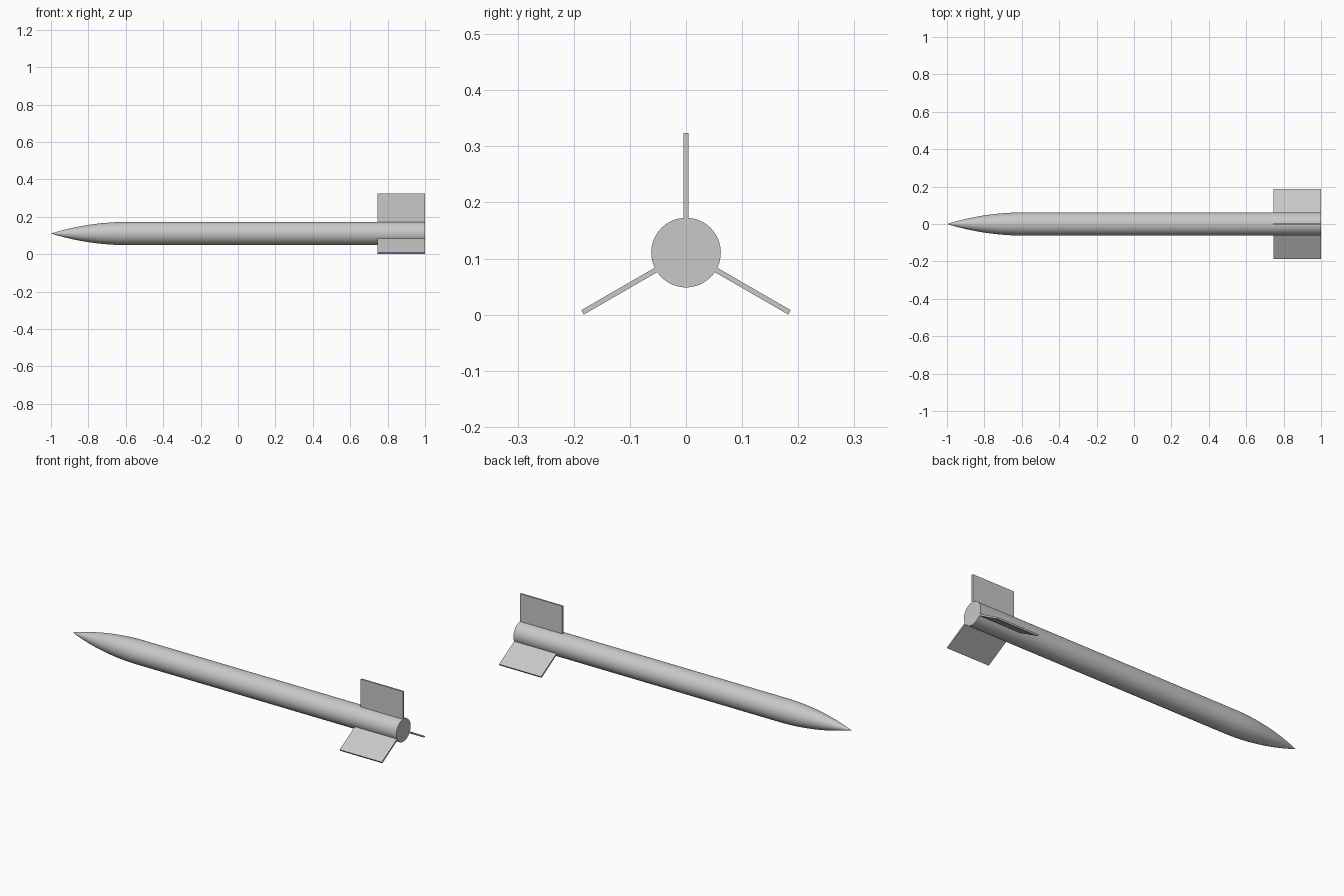
import bpy, bmesh, math
from mathutils import Matrix, Vector

if "Cube" in bpy.data.objects:
    bpy.data.objects.remove(bpy.data.objects["Cube"])

AXIS_Z = 0.1105
RADIUS = 0.062
NOSE_LENGTH = 0.41
FIN_TIP, FIN_ROOT = 0.213, 0.055
FIN_FRONT, FIN_THICK = 0.745, 0.009
SEGMENTS = 64

grey = bpy.data.materials.new("light_grey")
grey.use_nodes = True
colour = (0.58, 0.58, 0.58, 1)
grey.diffuse_color = colour
grey.node_tree.nodes["Principled BSDF"].inputs["Base Color"].default_value = colour


def make_object(name, bm):
    bmesh.ops.recalc_face_normals(bm, faces=bm.faces)
    mesh = bpy.data.meshes.new(name)
    bm.to_mesh(mesh)
    bm.free()
    obj = bpy.data.objects.new(name, mesh)
    obj.location.z = AXIS_Z
    mesh.materials.append(grey)
    bpy.context.collection.objects.link(obj)
    return obj


# Body: tangent ogive nose, straight tube and flat tail, spun around x
arc = (RADIUS ** 2 + NOSE_LENGTH ** 2) / (2 * RADIUS)
profile = []
for i in range(25):
    d = NOSE_LENGTH * i / 24
    r = math.sqrt(arc ** 2 - (NOSE_LENGTH - d) ** 2) + RADIUS - arc
    profile.append((d - 1, max(r, 0)))
profile += [(1, RADIUS), (1, 0)]

bm = bmesh.new()
verts = [bm.verts.new((x, 0, r)) for x, r in profile]
edges = [bm.edges.new(pair) for pair in zip(verts, verts[1:])]
bmesh.ops.spin(bm, geom=verts + edges, cent=(0, 0, 0), axis=(1, 0, 0),
               angle=math.tau, steps=SEGMENTS)
bmesh.ops.remove_doubles(bm, verts=bm.verts, dist=0.00005)
body = make_object("body", bm)
bpy.ops.object.select_all(action="DESELECT")
body.select_set(True)
bpy.context.view_layer.objects.active = body
bpy.ops.object.shade_smooth_by_angle(angle=math.radians(30))

# Three rectangular tail fins, evenly spaced around the body
for name, degrees in (("top_fin", 0), ("front_fin", 120), ("back_fin", 240)):
    bm = bmesh.new()
    bmesh.ops.create_cube(bm, size=1)
    size = Vector((1 - FIN_FRONT, FIN_THICK, FIN_TIP - FIN_ROOT))
    bmesh.ops.scale(bm, vec=size, verts=bm.verts)
    centre = ((1 + FIN_FRONT) / 2, 0, (FIN_TIP + FIN_ROOT) / 2)
    bmesh.ops.translate(bm, vec=centre, verts=bm.verts)
    bm.transform(Matrix.Rotation(math.radians(degrees), 4, "X"))
    make_object(name, bm)
